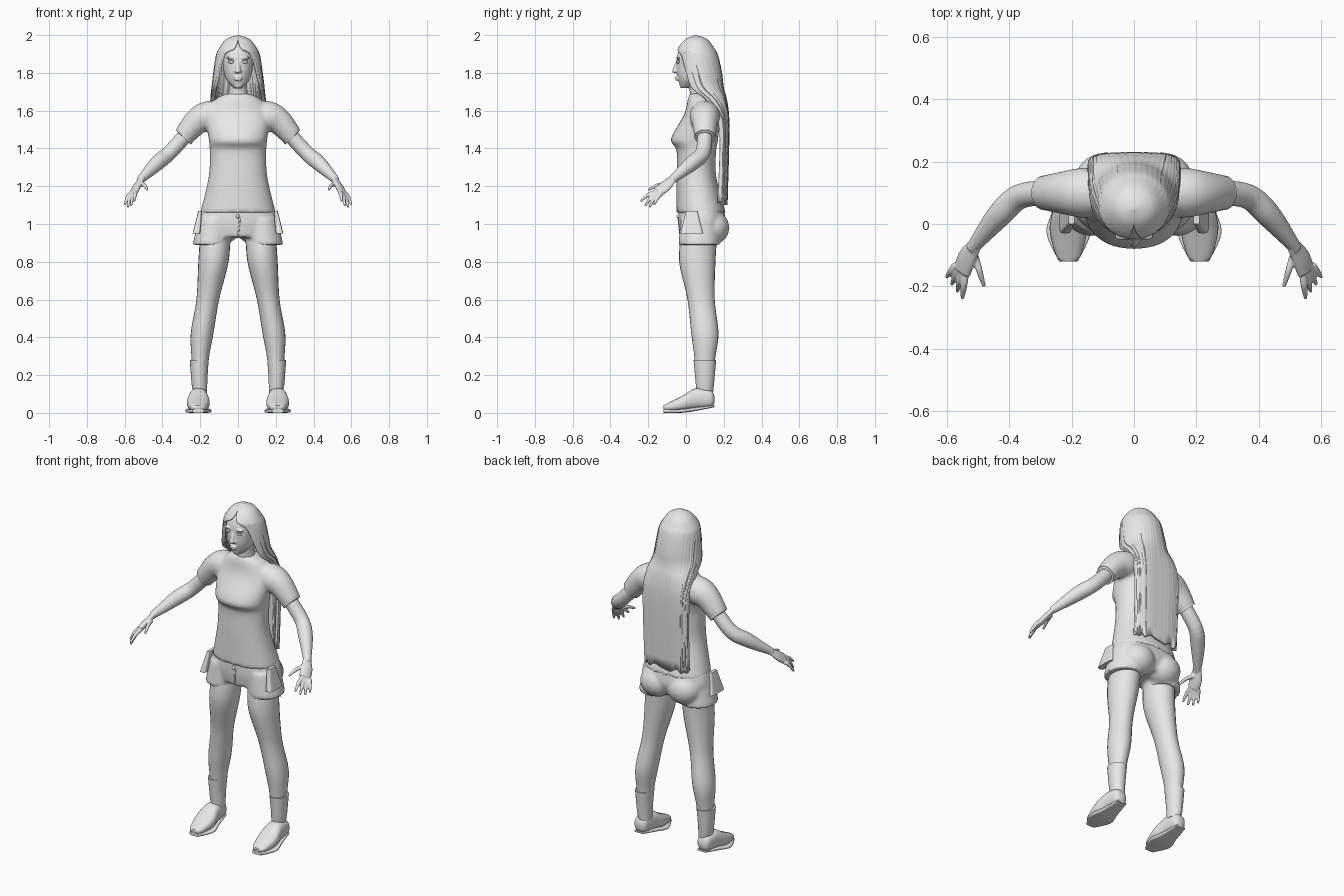
import bpy, bmesh, math
from mathutils import Vector

default_cube = bpy.data.objects.get("Cube")
if default_cube:
    bpy.data.objects.remove(default_cube, do_unlink=True)

tone = (0.8, 0.8, 0.8, 1)
grey = bpy.data.materials.new("light_grey")
grey.use_nodes = True
grey.diffuse_color = tone
grey.node_tree.nodes["Principled BSDF"].inputs["Base Color"].default_value = tone
BACK, UP = Vector((0, 1, 0)), Vector((0, 0, 1))


def spline(keys, steps=5):
    """Smooth curve through rows of numbers."""
    curve = []
    last = len(keys) - 1
    for i in range(last):
        around = (keys[max(i - 1, 0)], keys[i], keys[i + 1], keys[min(i + 2, last)])
        for step in range(steps):
            t = step / steps
            curve.append([q + t / 2 * (r - p + t * (2 * p - 5 * q + 4 * r - s + t * (3 * (q - r) + s - p)))
                          for p, q, r, s in zip(*around)])
    return curve + [list(keys[last])]


def rounded(value, power):
    """Signed power, which squares off a circle."""
    return math.copysign(abs(value) ** power, value)


def skin(bm, rows, closed=True):
    """Bridge rows of points with quads; closed rows also get end caps."""
    rings = [[bm.verts.new(point) for point in row] for row in rows]
    count = len(rings[0])
    for lower, upper in zip(rings, rings[1:]):
        for i in range(count if closed else count - 1):
            j = (i + 1) % count
            bm.faces.new((lower[i], lower[j], upper[j], upper[i]))
    if closed:
        bm.faces.new(rings[0])
        bm.faces.new(rings[-1])


def loft(bm, keys, axis=None, ref=BACK, square=1.0, flat=1.0, sides=24, pair=False):
    """Tube through (x, y, z, radius) or (x, y, z, radius, second radius), optionally on both sides."""
    path = spline([key if len(key) > 4 else (*key, key[3] * flat) for key in keys])
    rows = []
    for k, (x, y, z, wide, deep) in enumerate(path):
        before, after = path[max(k - 1, 0)], path[min(k + 1, len(path) - 1)]
        normal = axis or (Vector(after[:3]) - Vector(before[:3])).normalized()
        u = ref.cross(normal).normalized()
        v = normal.cross(u)
        angles = [math.tau * i / sides for i in range(sides)]
        rows.append([Vector((x, y, z)) + u * wide * rounded(math.cos(a), square)
                     + v * deep * rounded(math.sin(a), square) for a in angles])
    skin(bm, rows)
    if pair:
        skin(bm, [[Vector((-p.x, p.y, p.z)) for p in row] for row in rows])


def stack(bm, keys, square=0.9):
    """Centred upright form from (z, half width, front, back)."""
    loft(bm, [(0, (front + back) / 2, z, half, (back - front) / 2) for z, half, front, back in keys],
         UP, square=square, sides=40)


def footwear(bm, keys, square):
    """Heel to toe forms from (y, half width, bottom, top)."""
    loft(bm, [(.21, y, (low + high) / 2, half, (high - low) / 2) for y, half, low, high in keys],
         -BACK, UP, square=square, pair=True)


def ball(bm, centre, size, pair=False):
    for side in ((1, -1) if pair else (1,)):
        made = bmesh.ops.create_uvsphere(bm, u_segments=20, v_segments=12, radius=1)
        for vert in made["verts"]:
            vert.co = Vector(c + p * s for c, p, s in zip(centre, vert.co, size))
            vert.co.x *= side


def finish(name, bm, voxel=None):
    """Make the object; a voxel size fuses its overlapping forms."""
    bmesh.ops.remove_doubles(bm, verts=bm.verts, dist=0.0001)
    bmesh.ops.recalc_face_normals(bm, faces=bm.faces)
    mesh = bpy.data.meshes.new(name)
    bm.to_mesh(mesh)
    bm.free()
    mesh.materials.append(grey)
    obj = bpy.data.objects.new(name, mesh)
    bpy.context.collection.objects.link(obj)
    bpy.ops.object.select_all(action="DESELECT")
    obj.select_set(True)
    bpy.context.view_layer.objects.active = obj
    bpy.ops.object.shade_smooth_by_angle(angle=math.radians(50))
    if voxel:
        fuse = obj.modifiers.new("fuse", "REMESH")
        fuse.mode, fuse.voxel_size, fuse.use_smooth_shade = "VOXEL", voxel, True
        soften = obj.modifiers.new("soften", "SMOOTH")
        soften.factor, soften.iterations = 0.5, 4
    return obj


# Shirt: torso and sleeves fused together
bm = bmesh.new()
stack(bm, [(1.06, .2, -.05, .21), (1.25, .155, -.05, .16), (1.39, .15, -.05, .16), (1.45, .155, -.08, .17),
           (1.58, .17, -.01, .18), (1.66, .12, .01, .16), (1.69, .06, .02, .13)])
sleeve_end = (.29, .1, 1.46, .055)
loft(bm, [(.06, .1, 1.58, .07), (.16, .1, 1.57, .08), (.22, .1, 1.54, .07), sleeve_end], pair=True)
finish("shirt", bm, .01)

# Sleeve cuffs
bm = bmesh.new()
loft(bm, [(.28, .1, 1.47, .055), sleeve_end], pair=True)
finish("sleeve_cuffs", bm)

# Shorts: pelvis, seat and flared legs
bm = bmesh.new()
stack(bm, [(.93, .17, -.03, .18), (1, .21, -.04, .21), (1.08, .195, -.04, .2)])
loft(bm, [(.12, .07, 1.03, .09), (.14, .07, .89, .1)], UP, flat=1.1, pair=True)
ball(bm, (.09, .14, .98), (.1, .09, .09), True)
finish("shorts", bm, .01)

# Shorts details: side pockets, button and fly seam
bm = bmesh.new()
loft(bm, [(.2, .03, 1.07, .01), (.22, .03, .95, .02)], UP, square=.4, flat=3, pair=True)
finish("pockets", bm)
bm = bmesh.new()
ball(bm, (0, -.04, 1.04), (.01, .01, .01))
loft(bm, [(.01, -.04, 1.03, .005), (0, -.03, .94, .005)], UP)
finish("button_and_fly", bm)

# Legs and socks
bm = bmesh.new()
ankle = (.2, .1, .1, .035)
loft(bm, [(.12, .07, .95, .08), (.13, .06, .8, .08), (.16, .08, .6, .06), (.19, .1, .42, .06),
          (.2, .1, .28, .045), ankle], UP, flat=1.2, pair=True)
finish("legs", bm)
bm = bmesh.new()
loft(bm, [(.205, .1, .28, .05), (.205, .1, .15, .04), ankle], UP, flat=1.2, pair=True)
finish("socks", bm)

# Shoes and thin soles
bm = bmesh.new()
footwear(bm, [(.15, .02, .05, .09), (.13, .04, .03, .12), (.05, .05, .02, .13), (-.02, .06, .01, .09),
              (-.1, .04, .01, .05), (-.12, .02, .02, .04)], .8)
finish("shoes", bm)
bm = bmesh.new()
footwear(bm, [(.15, .03, .03, .04), (.05, .05, .01, .03), (-.03, .07, 0, .02), (-.12, .03, 0, .02)], .5)
finish("soles", bm)

# Arms and palms
bm = bmesh.new()
loft(bm, [(.25, .1, 1.5, .04), (.36, .09, 1.38, .04), (.43, .03, 1.32, .04), (.52, -.08, 1.23, .02)], pair=True)
palm_normal = Vector((-.7, .3, -.5))
knuckles = (.55, -.15, 1.17, .035)
loft(bm, [(.51, -.07, 1.24, .025), (.535, -.11, 1.2, .035), knuckles], ref=palm_normal, flat=.5, pair=True)


def digit(base, tip):
    bend = base.lerp(tip, .5) + UP * .01
    loft(bm, [(*base, .012), (*bend, .011), (*tip, .006)], sides=10, pair=True)


# Fingers fan out from the index to the little finger, then the thumb
for share in (0, .33, .67, 1):
    base = Vector((.54, -.16, 1.17)).lerp(Vector((.57, -.13, 1.16)), share)
    tip = Vector((.55, -.24, 1.12)).lerp(Vector((.6, -.17, 1.1)), share)
    digit(base, tip - UP * .02 * math.sin(math.pi * share))
digit(Vector((.51, -.1, 1.21)), Vector((.48, -.2, 1.18)))
finish("arms", bm, .004)

# Head, neck, nose, lips and brows fused together
bm = bmesh.new()
stack(bm, [(1.72, .02, -.03, .03), (1.76, .06, -.04, .1), (1.81, .076, -.05, .14), (1.9, .083, -.045, .15),
           (1.96, .06, -.01, .12), (1.98, .03, .02, .08)])
loft(bm, [(0, .09, 1.63, .07), (0, .07, 1.7, .05), (0, .06, 1.78, .05)], UP)
loft(bm, [(0, -.04, 1.87, .008), (0, -.06, 1.81, .014), (0, -.05, 1.8, .012)], UP, sides=12)
ball(bm, (.012, -.05, 1.81), (.01, .01, .008), True)
ball(bm, (.036, -.04, 1.88), (.026, .012, .007), True)
for lip in (1.765, 1.777):
    ball(bm, (0, -.045, lip), (.023, .013, .006))
finish("head", bm, .004)

# Eyes with upper lids
bm = bmesh.new()
for height, bulge in ((1.857, .008), (1.865, .004)):
    ball(bm, (.034, -.04, height), (.018, .01, bulge), True)
finish("eyes", bm)

# Long hair: sheet open round the face, falling as a curtain down the back
# Rows are height, half width, front, back and half angle of the opening
hair = [(2, 0, .05, .05, 0), (1.98, .06, 0, .11, 0), (1.93, .1, -.045, .15, .2), (1.89, .117, -.05, .17, .7),
        (1.8, .13, -.05, .19, .95), (1.72, .14, -.03, .2, 1.1), (1.64, .147, .07, .22, 1.3),
        (1.5, .147, .14, .23, 1.5), (1.11, .142, .13, .22, 1.5)]
bm = bmesh.new()
rows, strands = [], 96
for z, half, front, back, opening in spline(hair):
    gap = max(opening, 0)
    square = 1 - .4 * min(max((1.75 - z) * 6, 0), 1)
    row = []
    for i in range(strands + 1):
        angle = gap + (math.tau - 2 * gap) * i / strands
        lock = 1 + .012 * math.sin(i + 2 * math.sin(i)) * min((2 - z) * 8, 1)
        tips = .01 * math.sin(i / 3) if z < 1.15 else 0
        row.append((half * lock * rounded(math.sin(angle), square),
                    (front + back) / 2 - (back - front) / 2 * lock * rounded(math.cos(angle), square), z + tips))
    rows.append(row)
skin(bm, rows, closed=False)
thickness = finish("hair", bm).modifiers.new("thickness", "SOLIDIFY")
thickness.thickness, thickness.offset = .018, -1
